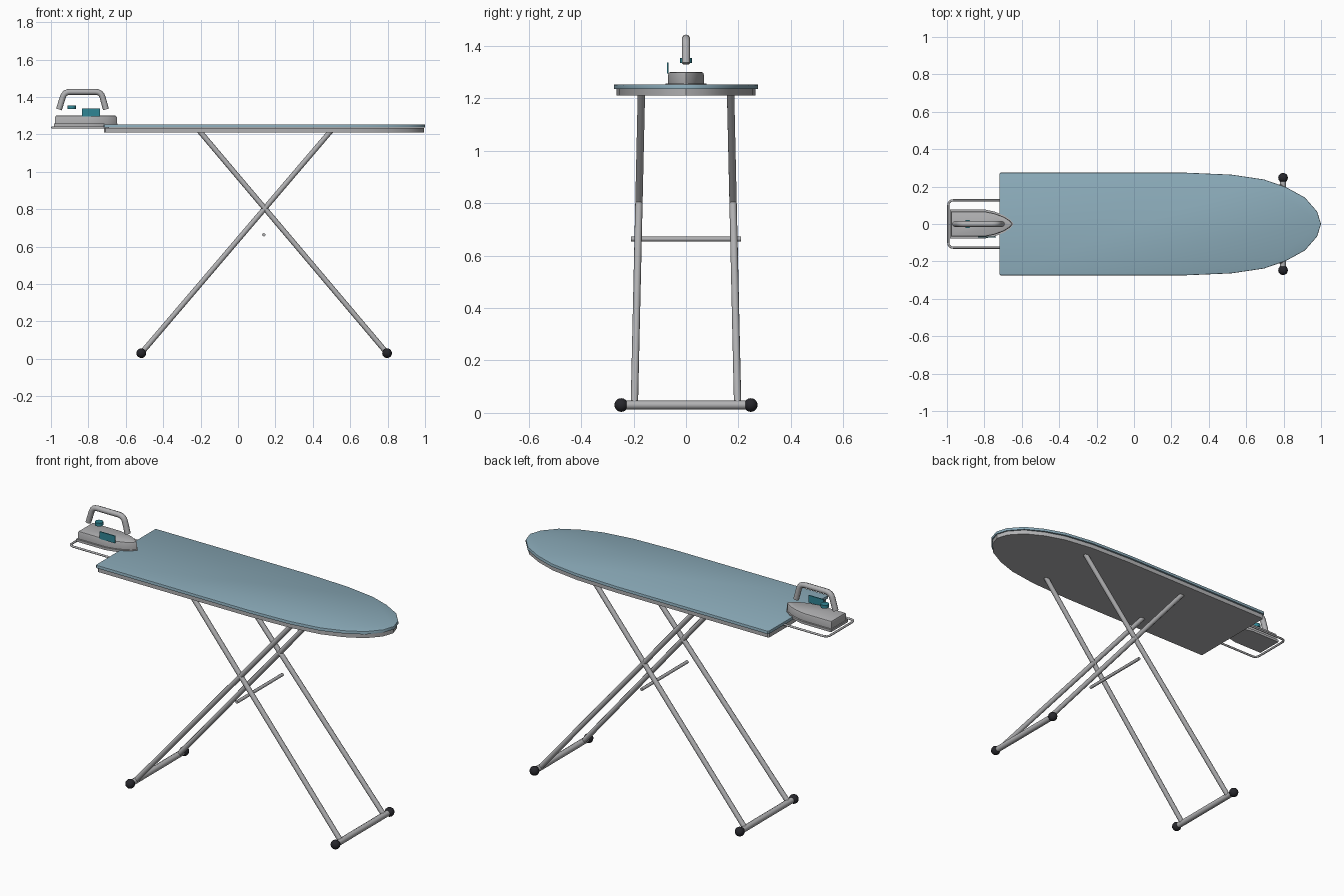
import bpy, bmesh, math
from mathutils import Vector

cube = bpy.data.objects.get("Cube")
if cube:
    bpy.data.objects.remove(cube, do_unlink=True)


def material(name, rgb):
    m = bpy.data.materials.new(name)
    m.use_nodes = True
    m.diffuse_color = (*rgb, 1)
    m.node_tree.nodes["Principled BSDF"].inputs["Base Color"].default_value = (*rgb, 1)
    return m


METAL = material("grey metal", (0.44, 0.44, 0.45))
FABRIC = material("blue grey fabric", (0.26, 0.41, 0.49))
TEAL = material("teal plastic", (0.03, 0.24, 0.30))
RUBBER = material("black rubber", (0.02, 0.02, 0.025))


def finish(obj, mat, angle=35):
    obj.data.materials.clear()
    obj.data.materials.append(mat)
    bpy.ops.object.select_all(action="DESELECT")
    obj.select_set(True)
    bpy.context.view_layer.objects.active = obj
    bpy.ops.object.shade_smooth_by_angle(angle=math.radians(angle))
    return obj


def slab(name, half, z0, z1, mat, bevel=0.0):
    """Extrude an outline, given as its +y half from back to tip and mirrored in y."""
    outline = half + [(x, -y) for x, y in reversed(half) if y > 0]
    bm = bmesh.new()
    face = bm.faces.new([bm.verts.new((x, y, z0)) for x, y in outline])
    top = bmesh.ops.extrude_face_region(bm, geom=[face])["geom"]
    bmesh.ops.translate(bm, vec=(0, 0, z1 - z0),
                        verts=[v for v in top if isinstance(v, bmesh.types.BMVert)])
    bmesh.ops.recalc_face_normals(bm, faces=bm.faces)
    if bevel:
        rim = [e for e in bm.edges if all(v.co.z > z1 - 1e-5 for v in e.verts)]
        bmesh.ops.bevel(bm, geom=rim, offset=bevel, segments=2, profile=0.5, affect="EDGES")
    mesh = bpy.data.meshes.new(name)
    bm.to_mesh(mesh)
    bm.free()
    obj = bpy.data.objects.new(name, mesh)
    bpy.context.collection.objects.link(obj)
    return finish(obj, mat)


def tube(name, points, radius, mat):
    """Round tube along a path with capped ends."""
    curve = bpy.data.curves.new(name, "CURVE")
    curve.dimensions = "3D"
    curve.bevel_depth = radius
    curve.bevel_resolution = 2
    curve.use_fill_caps = True
    spline = curve.splines.new("POLY")
    spline.points.add(len(points) - 1)
    for p, co in zip(spline.points, points):
        p.co = (*co, 1)
    obj = bpy.data.objects.new(name, curve)
    bpy.context.collection.objects.link(obj)
    bpy.ops.object.select_all(action="DESELECT")
    obj.select_set(True)
    bpy.context.view_layer.objects.active = obj
    bpy.ops.object.convert(target="MESH")
    return finish(bpy.context.view_layer.objects.active, mat, 50)


def rounded(points, r, steps=4):
    """Replace the inner corners of a path by small arcs."""
    pts = [Vector(p) for p in points]
    path = [pts[0]]
    for a, b, c in zip(pts, pts[1:], pts[2:]):
        p, q = b + (a - b).normalized() * r, b + (c - b).normalized() * r
        for i in range(steps + 1):
            t = i / steps
            path.append(p * (1 - t) ** 2 + b * 2 * t * (1 - t) + q * t * t)
    return path + [pts[-1]]


# Board: metal panel with a slightly larger padded cover
nose = [(0.26, 0.275), (0.52, 0.264), (0.695, 0.238), (0.813, 0.197),
        (0.914, 0.141), (0.979, 0.067), (1.0, 0)]
board = [(-0.72, 0.268), (-0.713, 0.275)] + nose
slab("board_cover", board, 1.236, 1.253, FABRIC, 0.004)
slab("board_panel", [(x * 0.994, y * 0.965) for x, y in board], 1.211, 1.235, METAL)

# Two crossed leg frames, each with a foot bar and rubber ends
for frame, foot_x, top_x in (("front", 0.797, -0.21), ("rear", -0.517, 0.50)):
    for side, s in (("left", 1), ("right", -1)):
        tube(f"{frame}_{side}_leg", [(foot_x, s * 0.197, 0.03), (top_x, s * 0.170, 1.222)],
             0.014, METAL)
        bpy.ops.mesh.primitive_uv_sphere_add(segments=16, ring_count=10, radius=0.026,
                                             location=(foot_x, s * 0.247, 0.03))
        foot = bpy.context.object
        foot.name = f"{frame}_{side}_foot"
        finish(foot, RUBBER)
    tube(f"{frame}_foot_bar", [(foot_x, -0.245, 0.03), (foot_x, 0.245, 0.03)], 0.017, METAL)
tube("crossbar", [(0.138, -0.21, 0.663), (0.138, 0.21, 0.663)], 0.009, METAL)

# Wire rest behind the board
tube("iron_rest", rounded([(-0.69, 0.127, 1.236), (-0.993, 0.127, 1.236),
                           (-0.993, -0.127, 1.236), (-0.69, -0.127, 1.236)], 0.03),
     0.006, METAL)

# Iron: soleplate and body share a pointed outline
iron = [(-0.983, 0.078), (-0.80, 0.078), (-0.745, 0.066), (-0.695, 0.046),
        (-0.66, 0.022), (-0.643, 0)]
slab("iron_soleplate", iron, 1.243, 1.257, METAL)
slab("iron_body", [(-0.81 + (x + 0.81) * 0.97, y * 0.87) for x, y in iron],
     1.256, 1.301, METAL, 0.01)
tube("iron_handle", rounded([(-0.957, 0, 1.333), (-0.928, 0, 1.427),
                             (-0.732, 0, 1.427), (-0.706, 0, 1.333)], 0.03), 0.016, METAL)

# Iron controls: dial and side water window
bpy.ops.mesh.primitive_cylinder_add(vertices=20, radius=0.022, depth=0.019,
                                    location=(-0.889, 0, 1.344))
dial = bpy.context.object
dial.name = "iron_dial"
finish(dial, TEAL)
bpy.ops.mesh.primitive_cube_add(size=1, location=(-0.786, -0.069, 1.316))
window = bpy.context.object
window.name = "iron_water_window"
window.scale = (0.098, 0.006, 0.042)
finish(window, TEAL)
